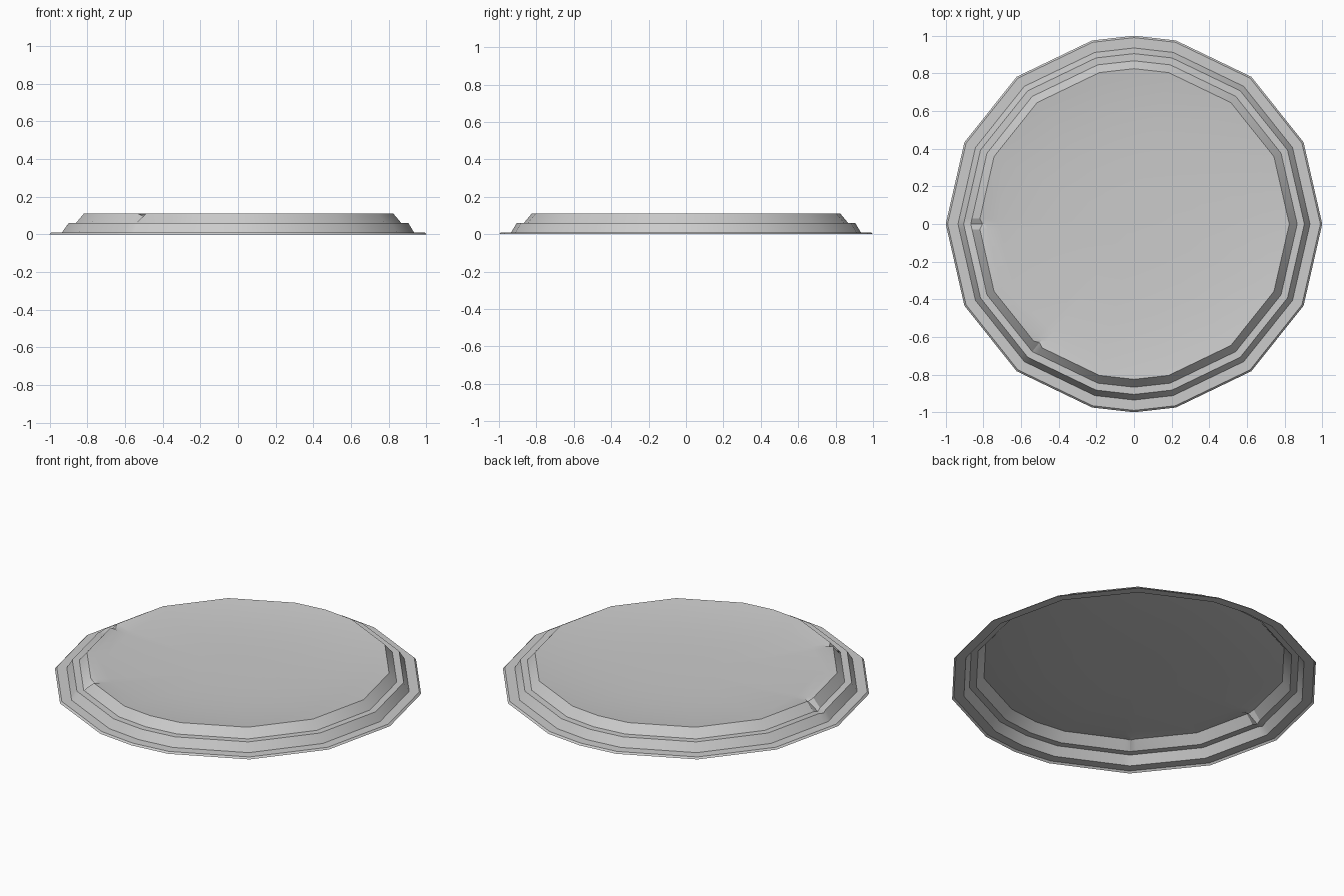
import bpy, bmesh, math
from mathutils import Vector

cube = bpy.data.objects.get("Cube")
if cube:
    bpy.data.objects.remove(cube, do_unlink=True)

# Single worn grey material
grey = bpy.data.materials.new("plain grey")
grey.use_nodes = True
colour = (0.6, 0.6, 0.6, 1.0)
grey.diffuse_color = colour
bsdf = next(n for n in grey.node_tree.nodes if n.type == "BSDF_PRINCIPLED")
bsdf.inputs["Base Color"].default_value = colour
bsdf.inputs["Roughness"].default_value = 0.8

# Unit outline: fourteen sides, with one extra corner at front and back
SIDES = 14
angles = [math.tau * k / SIDES for k in range(SIDES)] + [math.pi / 2, 3 * math.pi / 2]
corners = [Vector((math.cos(a), math.sin(a))) for a in sorted(angles)]

# Two worn corners get narrow neighbours, so each can be dented on its own
left_corner = min(range(len(corners)), key=lambda i: corners[i].x)
chip_corner = min(range(len(corners)), key=lambda i: (corners[i] - Vector((-0.62, -0.78))).length)
outline, dents = [], {}
for i, p in enumerate(corners):
    if i in (left_corner, chip_corner):
        before, after = corners[i - 1], corners[(i + 1) % len(corners)]
        outline.append(p.lerp(before, 0.08))
        dents[len(outline)] = "crack" if i == left_corner else "chip"
        outline.append(p)
        outline.append(p.lerp(after, 0.08))
    else:
        outline.append(p)

# Stepped rim, then a shallow dished top: radius and height of each ring
TOP, DEPTH, TOP_RADIUS = 0.11, 0.035, 0.825
profile = [(1.0, 0.0), (0.99, 0.01), (0.935, 0.01), (0.905, 0.06), (0.867, 0.06), (TOP_RADIUS, TOP)]
RIM = len(profile) - 1
for t in (0.95, 0.87, 0.75, 0.6, 0.4, 0.2):
    profile.append((TOP_RADIUS * t, TOP - DEPTH * (1 - t ** 3)))

bm = bmesh.new()
rings = []
for level, (radius, height) in enumerate(profile):
    ring = []
    for i, p in enumerate(outline):
        r, z = radius, height
        worn = dents.get(i)
        if worn and level == RIM:
            r, z = r - 0.02, z - 0.015
        elif worn == "crack" and level in (RIM - 1, RIM - 2):
            z -= 0.008
        ring.append(bm.verts.new((p.x * r, p.y * r, z)))
    rings.append(ring)

# Bridge the rings and close the middle; the underside stays open
n = len(outline)
for low, high in zip(rings, rings[1:]):
    for i in range(n):
        j = (i + 1) % n
        bm.faces.new((low[i], low[j], high[j], high[i]))
centre = bm.verts.new((0, 0, TOP - DEPTH))
for i in range(n):
    bm.faces.new((rings[-1][i], rings[-1][(i + 1) % n], centre))

mesh = bpy.data.meshes.new("stepped_disc")
bm.to_mesh(mesh)
bm.free()
mesh.materials.append(grey)
disc = bpy.data.objects.new("stepped_disc", mesh)
bpy.context.collection.objects.link(disc)

# Smooth around the rim, crisp at the steps
bpy.ops.object.select_all(action="DESELECT")
disc.select_set(True)
bpy.context.view_layer.objects.active = disc
bpy.ops.object.shade_smooth_by_angle(angle=math.radians(30))
